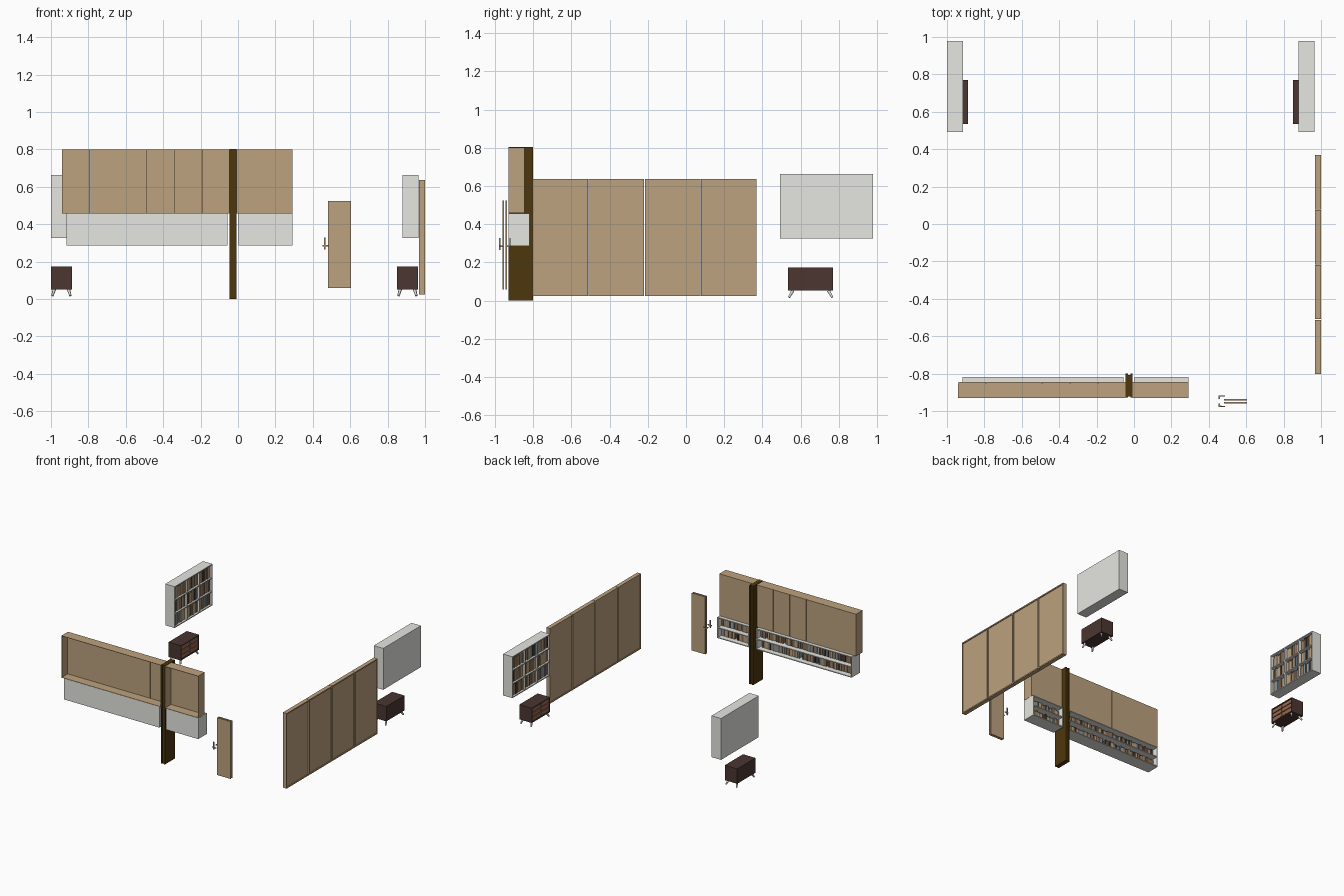
import bpy, bmesh, math, random
from mathutils import Vector, Matrix

if "Cube" in bpy.data.objects:
    bpy.data.objects.remove(bpy.data.objects["Cube"])

random.seed(4)

def mat(name, c):
    m = bpy.data.materials.new(name)
    m.diffuse_color = (*c, 1)
    m.use_nodes = True
    m.node_tree.nodes["Principled BSDF"].inputs["Base Color"].default_value = m.diffuse_color
    return m

TAN = mat("tan wood", (0.51, 0.36, 0.21))
GREY = mat("pale grey paint", (0.79, 0.79, 0.75))
POST = mat("dark timber", (0.074, 0.037, 0.004))
STAND = mat("walnut", (0.07, 0.037, 0.031))
DRAWER = mat("drawer brown", (0.30, 0.14, 0.08))
LEG = mat("leg grey", (0.70, 0.70, 0.69))
BRONZE = mat("bronze", (0.45, 0.36, 0.20))
B_BROWN = mat("book brown", (0.26, 0.155, 0.085))
B_SLATE = mat("book slate", (0.23, 0.30, 0.36))
B_DARK = mat("book dark", (0.06, 0.045, 0.04))
BOOKS = [B_BROWN, TAN, B_SLATE, B_DARK]


def build(name, boxes, mats, loc=(0, 0, 0), rot=0):
    """boxes: (x0, x1, y0, y1, z0, z1[, material index])"""
    bm = bmesh.new()
    for b in boxes:
        lo, hi = Vector(b[0:6:2]), Vector(b[1:6:2])
        mx = Matrix.Translation((lo + hi) / 2) @ Matrix.Diagonal((*(hi - lo), 1))
        vs = bmesh.ops.create_cube(bm, size=1, matrix=mx)["verts"]
        for f in {f for v in vs for f in v.link_faces}:
            f.material_index = b[6] if len(b) > 6 else 0
    me = bpy.data.meshes.new(name)
    bm.to_mesh(me)
    bm.free()
    for m in mats:
        me.materials.append(m)
    ob = bpy.data.objects.new(name, me)
    ob.location = loc
    ob.rotation_euler.z = rot
    bpy.context.collection.objects.link(ob)
    return ob


def bookshelf(name, w, d, h, rows, cols, recess, loc, rot=0, t=0.008):
    """Shelf case with its open side facing +y, filled with books."""
    x0, x1, y0, y1 = -w / 2, w / 2, -d / 2, d / 2
    case = [(x0, x1, y0, y0 + t, 0, h)]
    cw, rh = (w - t) / cols, (h - t) / rows
    for c in range(cols + 1):
        case.append((x0 + c * cw, x0 + c * cw + t, y0, y1, 0, h))
    for r in range(rows + 1):
        case.append((x0, x1, y0, y1, r * rh, r * rh + t))
    build(name, case, [GREY], loc, rot)
    books = []
    for c in range(cols):
        for r in range(rows):
            x, end = x0 + c * cw + t, x0 + (c + 1) * cw
            while True:
                bw = random.uniform(0.009, 0.018)
                if x + bw > end:
                    break
                if random.random() > 0.06:
                    z = r * rh + t
                    books.append((x, x + bw * 0.96, y0 + t,
                                  y1 - recess - random.uniform(0, 0.006),
                                  z, z + (rh - t) * random.uniform(0.8, 0.97),
                                  random.choices(range(4), (32, 38, 18, 12))[0]))
                x += bw
    build(name + "_books", books, BOOKS, loc, rot)


def nightstand(name, loc, rot):
    """Chest with its drawers facing +y, on splayed tapered legs."""
    w, d, z0, z1, t = 0.235, 0.112, 0.052, 0.173, 0.008
    x0, x1, y0, y1 = -w / 2, w / 2, -d / 2, d / 2
    body = [(x0, x1, y0, y1, z0, z0 + t), (x0, x1, y0, y1, z1 - t, z1),
            (x0, x0 + t, y0, y1, z0, z1), (x1 - t, x1, y0, y1, z0, z1),
            (x0, x1, y0, y1 - 0.012, z0, z1)]
    build(name + "_body", body, [STAND], loc, rot)
    fronts = []
    dw, dh = (w - 2 * t) / 2, (z1 - z0 - 2 * t) / 3
    for c in range(2):
        for r in range(3):
            a, b = x0 + t + c * dw, z0 + t + r * dh
            fronts.append((a + 0.003, a + dw - 0.003, y1 - 0.013, y1 - 0.003,
                           b + 0.003, b + dh - 0.003))
    build(name + "_drawers", fronts, [DRAWER], loc, rot)
    legs = bmesh.new()
    for sx in (-1, 1):
        for sy in (-1, 1):
            top = Vector((sx * (x1 - 0.024), sy * (y1 - 0.018), z0))
            low = Vector((sx * (x1 - 0.004), sy * (y1 - 0.008), 0.017))
            q = (low - top).to_track_quat('Z', 'Y').to_matrix().to_4x4()
            bmesh.ops.create_cone(legs, cap_ends=True, segments=6, radius1=0.009,
                                  radius2=0.006, depth=(low - top).length,
                                  matrix=Matrix.Translation((top + low) / 2) @ q)
    me = bpy.data.meshes.new(name + "_legs")
    legs.to_mesh(me)
    legs.free()
    me.materials.append(LEG)
    ob = bpy.data.objects.new(name + "_legs", me)
    ob.location, ob.rotation_euler.z = loc, rot
    bpy.context.collection.objects.link(ob)
    bpy.context.view_layer.objects.active = ob
    ob.select_set(True)
    bpy.ops.object.shade_smooth_by_angle(angle=math.radians(65))
    ob.select_set(False)


def wall_cabinets(name, x0, x1, n):
    """Row of open-backed cupboards with doors on the +y side."""
    y0, y1, z0, z1, t = -0.929, -0.845, 0.458, 0.80, 0.003
    build(name + "_case", [(x0, x1, y0, y1 - 0.008, z1 - t, z1),
                           (x0, x1, y0, y1 - 0.008, z0, z0 + t),
                           (x0, x0 + t, y0, y1 - 0.008, z0, z1),
                           (x1 - t, x1, y0, y1 - 0.008, z0, z1)], [TAN])
    w = (x1 - x0) / n
    build(name + "_doors", [(x0 + i * w + 0.001, x0 + (i + 1) * w - 0.001,
                             y1 - 0.008, y1, z0, z1) for i in range(n)], [TAN])


# back run: cupboards over low bookshelves, split by a grooved post
wall_cabinets("left_cabinets", -0.94, -0.045, 6)
wall_cabinets("right_cabinets", -0.008, 0.292, 2)
for nm, a, b in (("long_low_shelf", -0.918, -0.057), ("short_low_shelf", 0.003, 0.292)):
    bookshelf(nm, b - a, 0.109, 0.17, 2, 1, 0.04, ((a + b) / 2, -0.8735, 0.287), t=0.007)
build("post", [(-0.045, -0.033, -0.928, -0.80, 0, 0.803),
               (-0.020, -0.008, -0.928, -0.80, 0, 0.803),
               (-0.033, -0.020, -0.922, -0.806, 0, 0.803)], [POST])

# two-skinned door with a pull handle on each side
build("door", [(0.482, 0.605, -0.959, -0.952, 0.058, 0.525),
               (0.482, 0.605, -0.943, -0.936, 0.058, 0.525)], [TAN])
handle = []
for s in (-1, 1):
    def yr(a, b):
        return tuple(sorted((-0.9475 + s * a, -0.9475 + s * b)))
    handle += [(0.459, 0.467, *yr(0.024, 0.030), 0.266, 0.328),
               (0.453, 0.486, *yr(0.026, 0.031), 0.281, 0.288),
               (0.453, 0.459, *yr(0.012, 0.030), 0.281, 0.288)]
build("door_handles", handle, [BRONZE])

# sliding wall panels with full-depth edging
w = 1.174 / 4
for i in range(4):
    a = -0.804 + i * w + 0.0015
    b = a + w - 0.003
    build("wall_panel_%d" % (i + 1), [(0.972, 0.993, a, b, 0.027, 0.636),
                                      (0.967, 1.0, a, b, 0.627, 0.637),
                                      (0.967, 1.0, a, b, 0.025, 0.035),
                                      (0.967, 1.0, a, a + 0.004, 0.025, 0.637),
                                      (0.967, 1.0, b - 0.004, b, 0.025, 0.637)], [TAN])

# facing pairs of bookshelves and nightstands
Q = math.pi / 2
bookshelf("left_bookshelf", 0.485, 0.085, 0.337, 3, 3, 0.012, (-0.9575, 0.735, 0.326), -Q)
bookshelf("right_bookshelf", 0.485, 0.085, 0.337, 3, 3, 0.012, (0.9215, 0.735, 0.326), Q)
nightstand("left_nightstand", (-0.944, 0.652, 0), -Q)
nightstand("right_nightstand", (0.906, 0.652, 0), Q)
